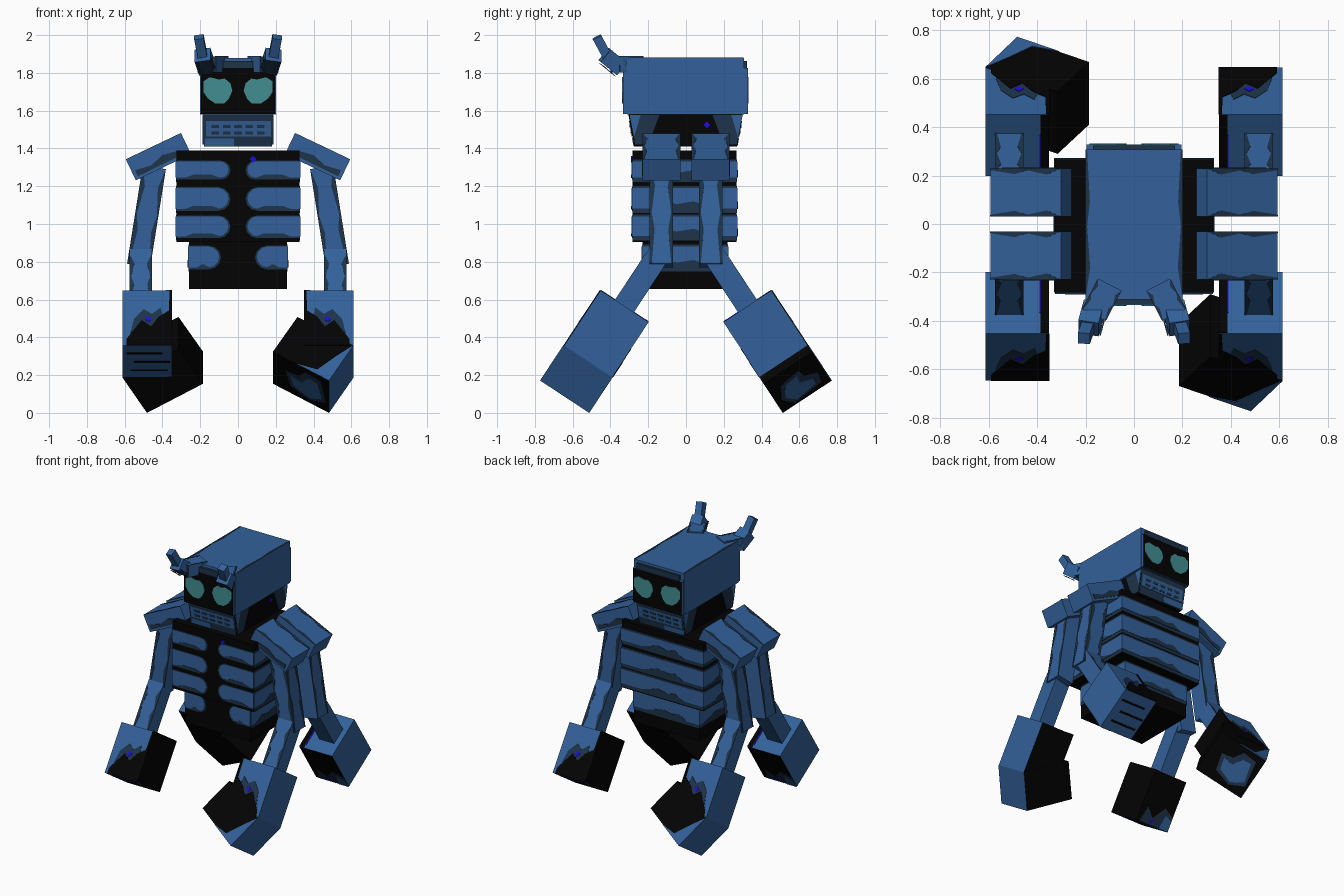
import bpy, bmesh, math
from mathutils import Vector as V

if "Cube" in bpy.data.objects:
    bpy.data.objects.remove(bpy.data.objects["Cube"])


def material(name, rgb):
    m = bpy.data.materials.new(name)
    m.diffuse_color = (*rgb, 1)
    m.use_nodes = True
    b = m.node_tree.nodes["Principled BSDF"]
    b.inputs["Base Color"].default_value = (*rgb, 1)
    b.inputs["Roughness"].default_value = 0.9
    return m


MATS = [material("steel_blue", (0.033, 0.120, 0.325)),
        material("dark_navy", (0.0125, 0.033, 0.068)),
        material("near_black", (0.0010, 0.0010, 0.0011)),
        material("teal", (0.052, 0.270, 0.285)),
        material("bright_blue", (0.015, 0.003, 0.800))]
BLUE, NAVY, BLACK, TEAL, BRIGHT = range(5)
X, Y, Z = V((1, 0, 0)), V((0, 1, 0)), V((0, 0, 1))


def prism(name, pts, origin, ax, ay, an, depth, paint, taper=(1, 1)):
    """Extrude a 2D outline; paint = one colour or [start, end, side, side, ...]."""
    o = V(origin)
    bm = bmesh.new()
    lo = [bm.verts.new(o + ax * p[0] + ay * p[1]) for p in pts]
    hi = [bm.verts.new(o + ax * p[0] * taper[0] + ay * p[1] * taper[1] + an * depth) for p in pts]
    n = len(pts)
    faces = [bm.faces.new(lo[::-1]), bm.faces.new(hi)]
    faces += [bm.faces.new((lo[i], lo[(i + 1) % n], hi[(i + 1) % n], hi[i])) for i in range(n)]
    for i, f in enumerate(faces):
        f.material_index = paint if isinstance(paint, int) else paint[i]
    bmesh.ops.recalc_face_normals(bm, faces=bm.faces)
    me = bpy.data.meshes.new(name)
    bm.to_mesh(me)
    bm.free()
    for m in MATS:
        me.materials.append(m)
    ob = bpy.data.objects.new(name, me)
    bpy.context.collection.objects.link(ob)


def rect(x0, x1, y0, y1):
    return [(x0, y0), (x1, y0), (x1, y1), (x0, y1)]


def diamond(x, y, r):
    return [(x - r, y), (x, y - r), (x + r, y), (x, y + r)]


def box(name, x0, x1, y0, y1, z0, z1, paint):
    prism(name, rect(x0, x1, y0, y1), (0, 0, z0), X, Y, Z, z1 - z0, paint)


def bar(name, p0, p1, across, w, d, paint):
    """Square bar from p0 to p1, w wide along the across direction."""
    p0, p1 = V(p0), V(p1)
    l = (p1 - p0).normalized()
    a = (across - l * across.dot(l)).normalized()
    prism(name, rect(-w / 2, w / 2, -d / 2, d / 2), p0, a, l.cross(a), l, (p1 - p0).length, paint)


def streaks(name, p0, p1, out, width, half, size=1.0):
    """Wavy dark streaks along both edges of a bar face that looks toward out."""
    p0, p1 = V(p0), V(p1)
    l = (p1 - p0).normalized()
    n = (out - l * out.dot(l)).normalized()
    h, ln = width / 2, (p1 - p0).length
    wave = [(0, 0), (0, 1), (0.008, 1), (0.024, 0.65), (0.008, 0.48), (0.026, 0.2)]
    for s in (-1, 1):
        prism(name, [(s * (h - a * size), b * ln) for a, b in wave], p0 + n * half, l.cross(n), l, n, 0.002, NAVY)


def stadium(x0, x1, z0, z1):
    """Strip with a rounded inner end at x0."""
    r, zc = (z1 - z0) / 2, (z0 + z1) / 2
    arc = [(x0 + r - r * math.cos(t), zc + r * math.sin(t))
           for t in [math.radians(k) for k in range(-90, 91, 30)]]
    return [(x1, z0)] + arc + [(x1, z1)]


# Torso: two stacked blocks with ribs wrapped around them
box("chest", -0.325, 0.325, -0.283, 0.267, 0.905, 1.39, BLACK)
box("waist", -0.26, 0.26, -0.23, 0.22, 0.655, 0.906, BLACK)
ribs = [(1.235, 1.335, 0.325, -0.283, 0.267, 0.05), (1.07, 1.195, 0.325, -0.283, 0.267, 0.05),
        (0.925, 1.045, 0.325, -0.283, 0.267, 0.05), (0.76, 0.885, 0.26, -0.23, 0.22, 0.10)]
for i, (z0, z1, hw, yf, yb, inner) in enumerate(ribs):
    box(f"rib_band_shadow_{i}", -hw - 0.003, hw + 0.003, yf + 0.002, yb + 0.003, z0 - 0.012, z1 + 0.006, NAVY)
    box(f"rib_band_{i}", -hw - 0.005, hw + 0.005, yf + 0.001, yb + 0.005, z0 + 0.012, z1 - 0.004, BLUE)
    hump = [(-0.17, z0 + 0.01), (0.17, z0 + 0.01), (0.10, z0 + 0.03), (0.04, z0 + 0.05), (-0.05, z0 + 0.035), (-0.10, z0 + 0.05)]
    prism(f"rib_back_hump_{i}", hump, (0, yb, 0), X, Z, Y, 0.007, NAVY)
    for s in (-1, 1):
        prism(f"rib_side_hump_{i}", hump, (s * hw, 0, 0), Y, Z, X * s, 0.007, NAVY)
        prism(f"rib_front_shadow_{i}", stadium(inner - 0.01, hw, z0, z1), (0, yf, 0), X * s, Z, -Y, 0.003, NAVY)
        prism(f"rib_front_{i}", stadium(inner, hw, z0 + 0.01, z1 - 0.004), (0, yf, 0), X * s, Z, -Y, 0.005, BLUE)
        # dark scallops rising from the lower rim
        prism(f"rib_scallop_{i}", [(inner + 0.04, z0 + 0.008), (hw - 0.04, z0 + 0.008), (hw - 0.09, z0 + 0.026),
                                   (inner + 0.09, z0 + 0.026)], (0, yf, 0), X * s, Z, -Y, 0.007, NAVY)
prism("chest_spot", diamond(0.08, 1.343, 0.018), (0, -0.283, 0), X, Z, -Y, 0.007, BRIGHT)

# Head: long skull with a face at each end, tapering jaw below
box("skull", -0.2, 0.2, -0.312, 0.308, 1.58, 1.88, BLUE)
prism("jaw", rect(-0.185, 0.185, -0.305, 0.3), (0, 0, 1.58), X, Y, -Z, 0.17,
      [BLACK, BLACK, NAVY, BLACK, NAVY, BLACK], taper=(0.97, 0.9))
eye = [(0.03, 1.705), (0.05, 1.66), (0.075, 1.637), (0.12, 1.637), (0.16, 1.665), (0.183, 1.70),
       (0.183, 1.755), (0.15, 1.777), (0.10, 1.765), (0.07, 1.77), (0.04, 1.745)]
for f in (-1, 1):
    end = "front" if f < 0 else "back"
    yp = 0.334 if f < 0 else 0.328
    prism(f"{end}_face", rect(-0.195, 0.195, 1.582, 1.825), (0, f * 0.30, 0), X, Z, Y * f, yp - 0.30,
          [BLACK, BLACK, NAVY, BLUE, BLUE, BLUE])
    prism(f"{end}_brow", rect(-0.17, 0.17, 1.825, 1.862), (0, f * 0.30, 0), X, Z, Y * f, yp - 0.305, NAVY)
    for s in (-1, 1):
        prism(f"{end}_eye", eye, (0, f * yp, 0), X * s, Z, Y * f, 0.004, TEAL)
        # jaw corners seen from the side
        prism("jaw_side", [(0.14, 1.578), (0.298, 1.578), (0.268, 1.42), (0.20, 1.42)],
              (s * 0.180, 0, 0), Y * f, Z, X * s, 0.007, NAVY)
        prism("jaw_side_edge", [(0.24, 1.577), (0.298, 1.577), (0.275, 1.46)],
              (s * 0.182, 0, 0), Y * f, Z, X * s, 0.007, BLUE)
    # gum strip, teeth and chin on the sloping jaw end
    slope = V((0, -f * 0.030, -0.17)).normalized()
    out = V((0, f * 0.17, -0.030)).normalized()
    jo = (0, -0.305 if f < 0 else 0.3, 1.58)
    prism(f"{end}_gum", rect(-0.17, 0.175, 0.035, 0.118), jo, X, slope, out, 0.003, BLUE)
    prism(f"{end}_chin", rect(-0.178, -0.02, 0.128, 0.168), jo, X, slope, out, 0.003, BLUE)
    for row in (0.055, 0.09):
        for k in range(5):
            xc = -0.12 + 0.06 * k
            prism(f"{end}_tooth_gap", rect(xc - 0.02, xc + 0.02, row, row + 0.016), jo, X, slope, out, 0.005, NAVY)
prism("jaw_spot", diamond(0.11, 1.525, 0.018), (0.180, 0, 0), Y, Z, X, 0.008, BRIGHT)
streaks("skull_top_edge", (0, -0.30, 1.8), (0, 0.305, 1.8), Z, 0.398, 0.08, 0.7)

# Horns: three shrinking segments on the front of the skull
for s in (-1, 1):
    base = (s * 0.10, -0.25, 1.845), (s * 0.165, -0.375, 1.845)
    middle = (s * 0.165, -0.345, 1.825), (s * 0.188, -0.43, 1.895)
    bar("horn_base", *base, X, 0.11, 0.085, [BLUE, NAVY, NAVY, BLUE, BLUE, BLUE])
    streaks("horn_base_streak", *base, Z, 0.11, 0.0425, 0.6)
    bar("horn_middle", *middle, X, 0.085, 0.085, [BLUE, BLUE, NAVY, BLUE, BLUE, BLUE])
    streaks("horn_middle_streak", *middle, -Y, 0.085, 0.0425, 0.6)
    bar("horn_tip", (s * 0.185, -0.41, 1.875), (s * 0.207, -0.472, 1.99), X, 0.05, 0.05, BLUE)

# Arms: four, two per side
blotch = [(0.349, 0), (0.362, 0), (0.366, 0.13), (0.42, 0.17), (0.46, 0.23), (0.51, 0.19),
          (0.55, 0.25), (0.59, 0.31), (0.59, 0.35), (0.349, 0.35)]
stain = [(0.02, 0.08), (0.12, 0.03), (0.24, 0.07), (0.27, 0.19), (0.19, 0.20), (0.15, 0.27), (0.05, 0.26)]
worn = [(0.04, 0.10), (0.12, 0.05), (0.22, 0.09), (0.24, 0.17), (0.17, 0.16), (0.13, 0.23), (0.07, 0.23)]
for sx in (-1, 1):
    for sy in (-1, 1):
        pos = ("front_" if sy < 0 else "back_") + ("left_" if sx > 0 else "right_")
        y = sy * 0.13
        sh = (sx * 0.275, y, 1.425), (sx * 0.567, y, 1.286)
        ua = (sx * 0.442, y, 1.30), (sx * 0.525, y, 0.78)
        bar(pos + "shoulder", *sh, Y, 0.2, 0.122, BLUE)
        streaks(pos + "shoulder_streak", *sh, Z, 0.2, 0.061)
        prism(pos + "shoulder_patch", [(0.30, 1.365), (0.53, 1.252), (0.545, 1.285), (0.46, 1.31), (0.40, 1.365), (0.31, 1.39)],
              (0, sy * 0.23, 0), X * sx, Z, Y * sy, 0.004, NAVY)
        bar(pos + "upper_arm", *ua, Y, 0.12, 0.122, BLUE)
        streaks(pos + "upper_arm_streak", *ua, X * sx, 0.12, 0.061)
        streaks(pos + "upper_arm_streak", *ua, Y * sy, 0.122, 0.06)
        # forearm and hand share one slanted direction
        d = V((0, sy * 0.55, -0.835)).normalized()
        u = V((0, sy * 0.835, 0.55)).normalized()
        o = V((0, sy * 0.325, 0.565))
        wrist = o + X * sx * 0.515
        bar(pos + "forearm", wrist - d * 0.325, wrist + d * 0.05, X, 0.118, 0.118, BLUE)
        streaks(pos + "forearm_streak", wrist - d * 0.29, wrist, u, 0.118, 0.059)
        base, top = o - u * 0.1525, o + u * 0.1525
        prism(pos + "palm", rect(0.35, 0.612, 0, 0.35), base, X * sx, d, u, 0.305,
              [BLACK, BLUE, BLUE, BLUE, BLUE, BLACK])
        prism(pos + "palm_stain", [(0.39, 0.2), (0.41, 0.11), (0.455, 0.15), (0.50, 0.12), (0.55, 0.18), (0.57, 0.27)],
              top, X * sx, d, u, 0.002, NAVY)
        prism(pos + "palm_blotch", blotch, top, X * sx, d, u, 0.004, BLACK)
        prism(pos + "palm_spot", diamond(0.475, 0.185, 0.018), top, X * sx, d, u, 0.005, BRIGHT)
        # dark inner strip on the wrist end of the hand
        prism(pos + "wrist_strip", rect(0.35, 0.385, -0.15, 0.15), o, X * sx, u, -d, 0.003, BLACK)
        prism(pos + "wrist_line", rect(0.385, 0.391, -0.13, 0.05), o, X * sx, u, -d, 0.003, BRIGHT)
        if sx * sy < 0:
            # curled fingers turned inward from the outer knuckle
            A, B, C, D = (0.612, 0.35), (0.482, 0.575), (0.185, 0.39), (0.315, 0.17)
            prism(pos + "fingers", [A, B, C, D], base - u * 0.002, X * sx, d, u, 0.309,
                  [BLACK, BLACK, BLUE, BLACK, BLACK, BLACK])
            prism(pos + "knuckle_wedge", [A, B, (0.31, 0.468), (0.42, 0.505), (0.52, 0.42)],
                  top, X * sx, d, u, 0.005, BLUE)
            # worn patch on the fingertip face
            P, Q = (base + X * sx * t[0] + d * t[1] for t in (B, C))
            e = (Q - P).normalized()
            n = (X * sx * (B[0] - A[0]) + d * (B[1] - A[1])).normalized()
            prism(pos + "fingertip_stain", stain, P, e, u, n, 0.002, NAVY)
            prism(pos + "fingertip_worn", worn, P, e, u, n, 0.004, BLUE)
        else:
            # worn patches under the fingertips
            prism(pos + "underside_stain", [(0.37, 0.35), (0.40, 0.24), (0.46, 0.30), (0.53, 0.21), (0.61, 0.25), (0.61, 0.35)],
                  base, X * sx, d, -u, 0.002, NAVY)
            prism(pos + "underside_worn", [(0.53, 0.35), (0.55, 0.25), (0.61, 0.28), (0.61, 0.35)],
                  base, X * sx, d, -u, 0.004, BLUE)
            prism(pos + "underside_spot", diamond(0.46, 0.32, 0.016), base, X * sx, d, -u, 0.004, BRIGHT)
            # scratches across the end of the open hand
            for k, (x0, x1) in enumerate(((0.37, 0.57), (0.36, 0.55), (0.40, 0.59))):
                v = -0.09 + 0.08 * k
                prism(pos + "scratch", rect(x0, x1, v, v + 0.014), o + d * 0.35, X * sx, u, d, 0.003, BLACK)
